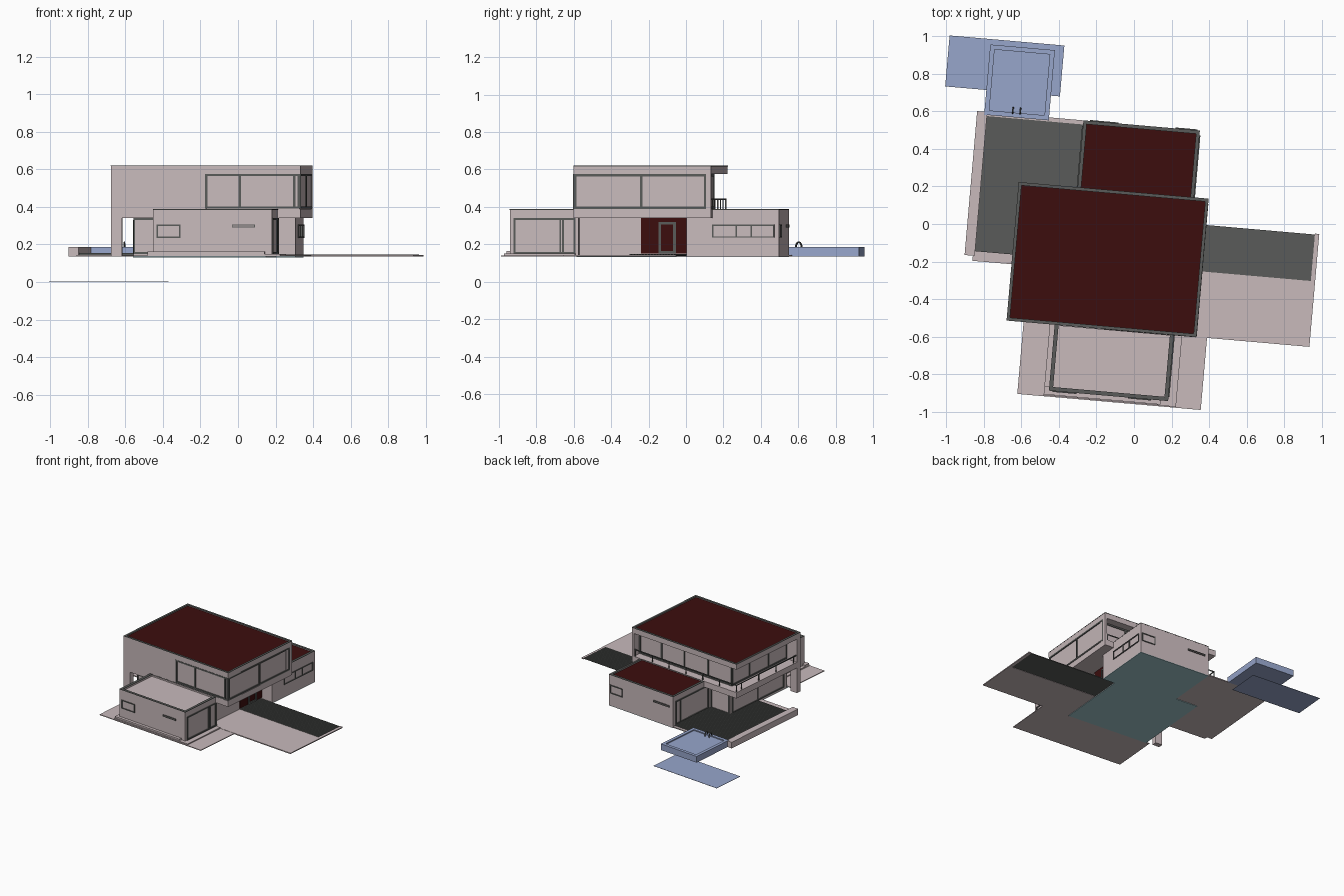
import bpy, bmesh, math

if "Cube" in bpy.data.objects:
    bpy.data.objects.remove(bpy.data.objects["Cube"])

TURN = math.radians(-5)      # the whole house is turned slightly on its plot
BASE, FLOOR, SLAB, STOREY, HEAD, TOP = 0.135, 0.15, 0.34, 0.385, 0.575, 0.62


def material(name, r, g, b):
    m = bpy.data.materials.new(name)
    m.use_nodes = True
    m.diffuse_color = (r, g, b, 1)
    bsdf = next(n for n in m.node_tree.nodes if n.type == 'BSDF_PRINCIPLED')
    bsdf.inputs["Base Color"].default_value = (r, g, b, 1)
    return m


PINK = material("pale pink plaster", 0.58, 0.49, 0.50)
RED = material("dark red", 0.045, 0.004, 0.004)
GREY = material("charcoal grey", 0.10, 0.105, 0.10)
BLUE = material("pool blue", 0.31, 0.38, 0.60)
TEAL = material("teal floor", 0.35, 0.56, 0.60)


def add_box(bm, u0, u1, v0, v1, z0, z1):
    verts = bmesh.ops.create_cube(bm, size=1)["verts"]
    for p in verts:
        p.co = ((u0 + u1) / 2 + p.co.x * (u1 - u0),
                (v0 + v1) / 2 + p.co.y * (v1 - v0),
                (z0 + z1) / 2 + p.co.z * (z1 - z0))


def finish(name, bm, mat):
    mesh = bpy.data.meshes.new(name)
    bm.to_mesh(mesh)
    bm.free()
    mesh.materials.append(mat)
    ob = bpy.data.objects.new(name, mesh)
    ob.rotation_euler.z = TURN
    bpy.context.collection.objects.link(ob)
    return ob


def boxes(name, mat, *dims):
    bm = bmesh.new()
    for d in dims:
        add_box(bm, *d)
    return finish(name, bm, mat)


def rim(name, mat, u0, u1, v0, v1, z0, z1, w):
    """Four bars around the edge of a rectangle."""
    boxes(name, mat, (u0, u1, v0, v0 + w, z0, z1), (u0, u1, v1 - w, v1, z0, z1),
          (u0, u0 + w, v0 + w, v1 - w, z0, z1), (u1 - w, u1, v0 + w, v1 - w, z0, z1))


def window(name, side, pos, stops, z0, z1, w=0.009, out=0.006):
    """Frame bars on a wall; stops are the positions of the uprights."""
    a, b = stops[0], stops[-1]
    bars = [(s - w / 2, s + w / 2, z0, z1) for s in stops]
    bars += [(a, b, z0, z0 + w), (a, b, z1 - w, z1)]
    dims = []
    for p, q, lo, hi in bars:
        if side == "u":
            dims.append((pos - out, pos + out, p, q, lo, hi))
        else:
            dims.append((p, q, pos - out, pos + out, lo, hi))
    boxes(name, GREY, *dims)


def slats(name, u0, u1, v0, v1, z, count):
    """Ribbed deck plate."""
    step = (v1 - v0) / count
    dims = [(u0, u1, v0, v1, z - 0.006, z)]
    dims += [(u0, u1, v0 + i * step, v0 + (i + 0.6) * step, z, z + 0.004) for i in range(count)]
    boxes(name, GREY, *dims)


# Ground slabs, steps and decks
boxes("front_plaza", PINK, (-0.54, 0.44, -0.955, -0.57, BASE, 0.141))
boxes("front_steps", PINK, (-0.40, 0.307, -0.95, -0.57, 0.141, 0.15),
      (-0.40, 0.224, -0.945, -0.90, 0.15, 0.163))
boxes("driveway", PINK, (0.2, 0.987, -0.57, -0.22, BASE, 0.143),
      (0.964, 0.987, -0.22, 0.033, BASE, 0.143))
slats("driveway_grid", 0.2, 0.964, -0.22, 0.028, 0.143, 16)
boxes("terrace_slab", PINK, (-0.84, -0.31, -0.27, 0.526, BASE, 0.143))
slats("terrace_deck", -0.83, -0.315, -0.218, 0.504, 0.149, 44)
boxes("terrace_low_wall", PINK, (-0.884, -0.83, -0.243, 0.526, BASE, 0.185))
boxes("floor_underside", TEAL, (-0.51, 0.2, -0.57, 0.1, 0.131, BASE),
      (-0.315, 0.305, 0.03, 0.525, 0.131, BASE))

# Ground floor core with entrance
boxes("ground_floor_core", PINK, (-0.51, 0.2, -0.555, 0.1, BASE, SLAB))
boxes("entrance_panel", RED, (0.2, 0.206, -0.223, 0.03, FLOOR, SLAB))
window("entrance_door_frame", "u", 0.207, (-0.123, -0.043), FLOOR, 0.32, 0.014)
window("core_front_window", "v", -0.555, (-0.505, -0.38), FLOOR, SLAB)
window("core_side_window", "u", -0.51, (-0.52, -0.22, 0.07), FLOOR, 0.33)
window("core_back_window", "v", 0.1, (-0.50, -0.33), FLOOR, 0.33)

# Back wing
boxes("back_wing", PINK, (-0.315, 0.305, 0.03, 0.525, BASE, STOREY - 0.012))
boxes("back_wing_roof", RED, (-0.30, 0.29, 0.16, 0.51, STOREY - 0.012, STOREY - 0.006))
rim("back_wing_parapet", PINK, -0.315, 0.305, 0.15, 0.525, STOREY - 0.012, STOREY - 0.001, 0.018)
rim("back_wing_coping", GREY, -0.316, 0.306, 0.15, 0.526, STOREY - 0.001, STOREY + 0.003, 0.019)
window("wing_side_window", "u", 0.305, (0.17, 0.297, 0.377, 0.497), 0.235, 0.305, 0.007)
window("wing_back_window", "v", 0.525, (0.178, 0.29), 0.235, 0.305, 0.007)
window("wing_back_slit", "v", 0.525, (-0.28, -0.13), 0.29, 0.305, 0.004)
window("wing_terrace_window", "u", -0.315, (0.12, 0.44, 0.49), FLOOR, SLAB)

# Front annex
boxes("front_annex", PINK, (-0.373, 0.262, -0.922, -0.555, BASE, STOREY - 0.012))
rim("annex_parapet", PINK, -0.373, 0.262, -0.922, -0.555, STOREY - 0.012, STOREY - 0.001, 0.02)
rim("annex_coping", GREY, -0.374, 0.263, -0.923, -0.55, STOREY - 0.001, STOREY + 0.003, 0.021)
window("annex_front_window", "v", -0.922, (-0.35, -0.23), 0.235, 0.305, 0.007)
window("annex_front_slit", "v", -0.922, (0.05, 0.17), 0.29, 0.305, 0.004)
window("annex_side_window", "u", 0.262, (-0.897, -0.652, -0.637, -0.575), FLOOR, SLAB)

# Upper storey: slab, walls, roof
boxes("upper_floor_slab", PINK, (-0.63, 0.383, -0.57, 0.168, SLAB, STOREY + 0.003))
boxes("upper_rooms", PINK, (-0.53, 0.378, -0.565, 0.10, STOREY, HEAD))
boxes("upper_front_wall", PINK, (-0.63, -0.12, -0.57, -0.53, STOREY, HEAD))
boxes("front_pier", PINK, (-0.63, -0.57, -0.57, -0.53, BASE, SLAB))
boxes("back_corner_pier", PINK, (0.365, 0.383, 0.10, 0.168, STOREY, HEAD))
boxes("roof_slab", PINK, (-0.63, 0.383, -0.57, 0.168, HEAD, TOP - 0.012))
boxes("main_roof", RED, (-0.617, 0.37, -0.557, 0.155, TOP - 0.012, TOP - 0.007))
rim("main_parapet", PINK, -0.63, 0.383, -0.57, 0.168, TOP - 0.012, TOP - 0.003, 0.016)
rim("main_coping", GREY, -0.631, 0.384, -0.571, 0.169, TOP - 0.003, TOP + 0.001, 0.017)

# Upper windows
window("upper_front_window", "v", -0.566, (-0.12, 0.06, 0.35, 0.375), STOREY + 0.005, HEAD, 0.012)
window("upper_side_window", "u", 0.379, (-0.56, -0.207, 0.135), STOREY + 0.005, HEAD, 0.012)
window("upper_back_window", "v", 0.10, (-0.525, -0.3, -0.07, 0.15, 0.36), STOREY + 0.005, HEAD, 0.012)
window("upper_west_window", "u", -0.53, (-0.53, -0.32, -0.1, 0.095), STOREY + 0.005, HEAD, 0.012)

# Balcony railing on the back and west edges
rail = [(-0.625, 0.365, 0.156, 0.162, 0.438, 0.445), (-0.625, -0.619, -0.53, 0.162, 0.438, 0.445)]
for i in range(7):
    u = -0.622 + i * 0.163
    rail.append((u - 0.003, u + 0.003, 0.156, 0.162, STOREY, 0.44))
for i in range(4):
    v = -0.5 + i * 0.2
    rail.append((-0.625, -0.619, v - 0.003, v + 0.003, STOREY, 0.44))
boxes("balcony_railing", GREY, *rail)

# Pool with raised rim, its lower sheet and ladder
boxes("pool_basin", BLUE, (-0.845, -0.50, 0.51, 0.885, BASE, 0.178))
rim("pool_rim", BLUE, -0.845, -0.50, 0.51, 0.885, 0.178, 0.186, 0.025)
boxes("lower_water_sheet", BLUE, (-1.065, -0.452, 0.642, 0.914, 0, 0.002))

ladder = bpy.data.curves.new("pool_ladder", 'CURVE')
ladder.dimensions = '3D'
ladder.bevel_depth = 0.004
ladder.bevel_resolution = 1
for u in (-0.695, -0.655):
    line = ladder.splines.new('POLY')
    line.points.add(8)
    for i, p in enumerate(line.points):
        t = math.pi * i / 8
        p.co = (u, 0.53 + 0.016 * (1 - math.cos(t)), 0.18 + 0.032 * math.sin(t), 1)
ladder.materials.append(GREY)
ladder_ob = bpy.data.objects.new("pool_ladder", ladder)
ladder_ob.rotation_euler.z = TURN
bpy.context.collection.objects.link(ladder_ob)
